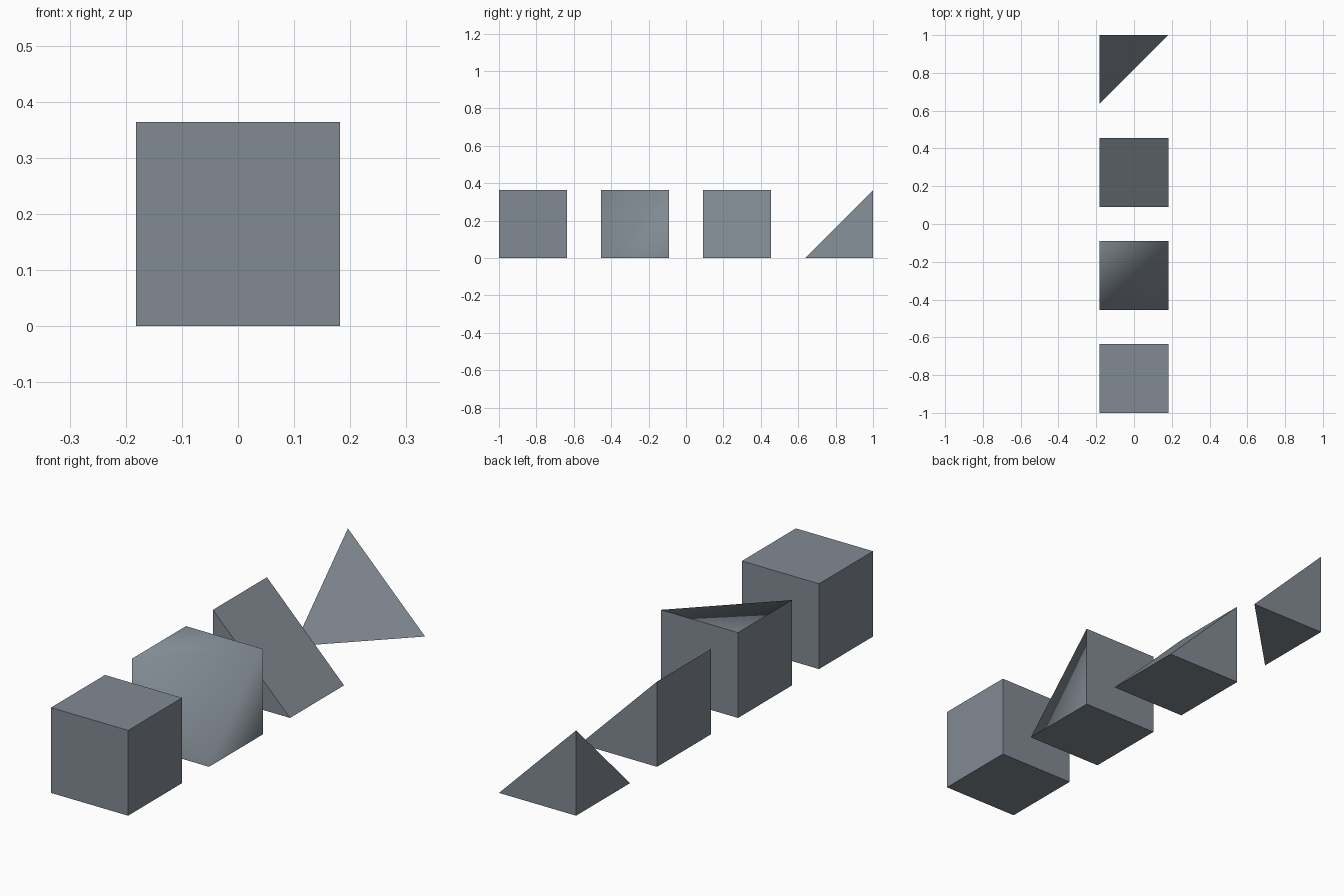
import bpy, bmesh, math
from itertools import product

if "Cube" in bpy.data.objects:
    bpy.data.objects.remove(bpy.data.objects["Cube"])

S = 2 / 5.5          # block edge length
H = S / 2
STEP = 1.5 * S       # spacing between block centres

# Blue-grey paint shared by all blocks
paint = bpy.data.materials.new("blue_grey")
paint.diffuse_color = (0.22, 0.255, 0.29, 1)
paint.use_nodes = True
paint.node_tree.nodes["Principled BSDF"].inputs["Base Color"].default_value = paint.diffuse_color


def block(name, y, removed):
    """Convex block: a cube with some of its corners left out."""
    bm = bmesh.new()
    for c in product((-1, 1), repeat=3):
        if c not in removed:
            bm.verts.new((c[0] * H, c[1] * H, c[2] * H))
    bmesh.ops.convex_hull(bm, input=bm.verts[:])
    bmesh.ops.dissolve_limit(bm, angle_limit=0.02, verts=bm.verts[:], edges=bm.edges[:])
    bmesh.ops.recalc_face_normals(bm, faces=bm.faces[:])
    mesh = bpy.data.meshes.new(name)
    bm.to_mesh(mesh)
    bm.free()
    mesh.materials.append(paint)
    obj = bpy.data.objects.new(name, mesh)
    obj.location = (0, y, H)
    bpy.context.collection.objects.link(obj)
    # The cut face blends softly into its neighbours; right angles stay sharp
    bpy.ops.object.select_all(action='DESELECT')
    obj.select_set(True)
    bpy.context.view_layer.objects.active = obj
    bpy.ops.object.shade_smooth_by_angle(angle=math.radians(60))


front_top = (1, -1, 1)
back_top = (1, 1, 1)

# Row of four building blocks, front to back
parts = [
    ("full_block", []),
    ("inner_corner_block", [front_top]),
    ("ramp_block", [front_top, back_top]),
    ("outer_corner_block", [front_top, back_top, (-1, -1, 1), (1, -1, -1)]),
]
for i, (name, removed) in enumerate(parts):
    block(name, (i - 1.5) * STEP, removed)
